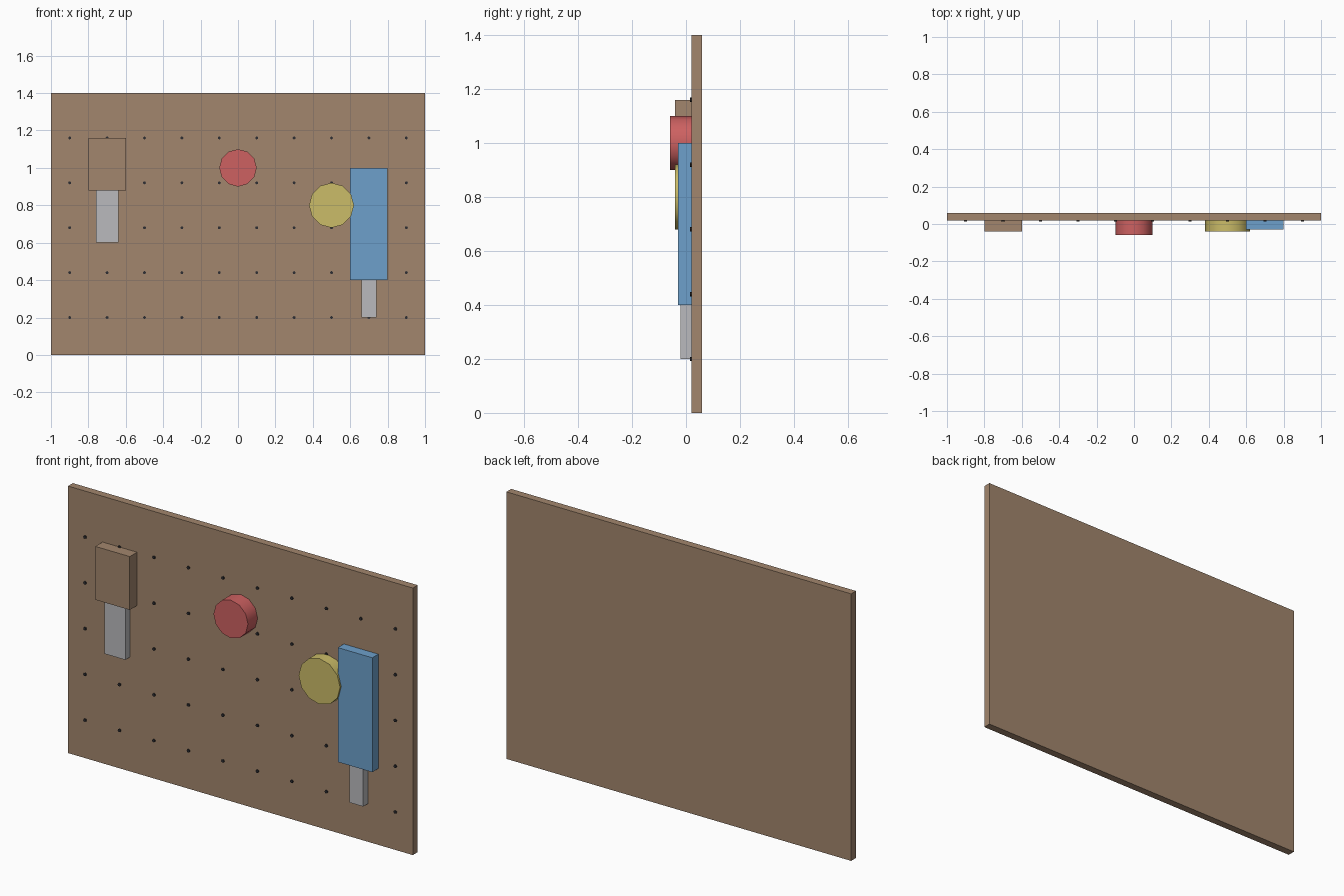
import bpy
import math

cube = bpy.data.objects.get("Cube")
if cube:
    bpy.data.objects.remove(cube, do_unlink=True)


def material(name, rgb):
    """Flat material from 0-255 display colour, stored as linear values."""
    def linear(c):
        c /= 255
        return c / 12.92 if c < 0.04 else ((c + 0.055) / 1.055) ** 2.4
    colour = [linear(c) for c in rgb] + [1]
    mat = bpy.data.materials.new(name)
    mat.use_nodes = True
    mat.diffuse_color = colour
    mat.node_tree.nodes["Principled BSDF"].inputs["Base Color"].default_value = colour
    return mat


WOOD = material("brown wood", (162, 134, 109))
METAL = material("light grey", (186, 186, 189))
RED = material("soft red", (205, 97, 97))
YELLOW = material("mustard yellow", (203, 188, 104))
BLUE = material("sky blue", (109, 160, 203))
DARK = material("dark peg", (45, 45, 50))

BOARD_FRONT = 0.02


def box(name, mat, x, y, z):
    """Box from (min, max) ranges on each axis."""
    bpy.ops.mesh.primitive_cube_add(size=1, location=[sum(r) / 2 for r in (x, y, z)])
    obj = bpy.context.object
    obj.name = name
    obj.scale = [r[1] - r[0] for r in (x, y, z)]
    bpy.ops.object.transform_apply(location=False, rotation=False)
    obj.data.materials.append(mat)
    return obj


def disc(name, mat, x, z, radius, y_front, sides):
    """Cylinder facing the front, resting on the board."""
    bpy.ops.mesh.primitive_cylinder_add(
        vertices=sides, radius=radius, depth=BOARD_FRONT - y_front,
        location=(x, (BOARD_FRONT + y_front) / 2, z), rotation=(math.pi / 2, 0, 0))
    obj = bpy.context.object
    obj.name = name
    obj.data.materials.append(mat)
    bpy.ops.object.shade_smooth_by_angle(angle=math.radians(40))
    return obj


# Backing board
box("board", WOOD, (-1, 1), (BOARD_FRONT, 0.06), (0, 1.4))

# Brush: wooden handle and pale bristles
box("brush_handle", WOOD, (-0.8, -0.6), (-0.04, BOARD_FRONT), (0.88, 1.16))
box("brush_bristles", METAL, (-0.76, -0.64), (-0.02, BOARD_FRONT), (0.6, 0.88))

# Tool with blue grip and metal blade
box("tool_grip", BLUE, (0.6, 0.8), (-0.03, BOARD_FRONT), (0.4, 1))
box("tool_blade", METAL, (0.66, 0.74), (-0.02, BOARD_FRONT), (0.2, 0.4))

# Rolls
disc("red_roll", RED, 0, 1, 0.1, -0.06, 12)
disc("yellow_roll", YELLOW, 0.5, 0.8, 0.12, -0.04, 12)

# Grid of small pegs
for row in range(5):
    for col in range(10):
        disc(f"peg_{row}_{col}", DARK, -0.9 + 0.2 * col, 0.2 + 0.24 * row,
             0.008, 0.014, 8)
